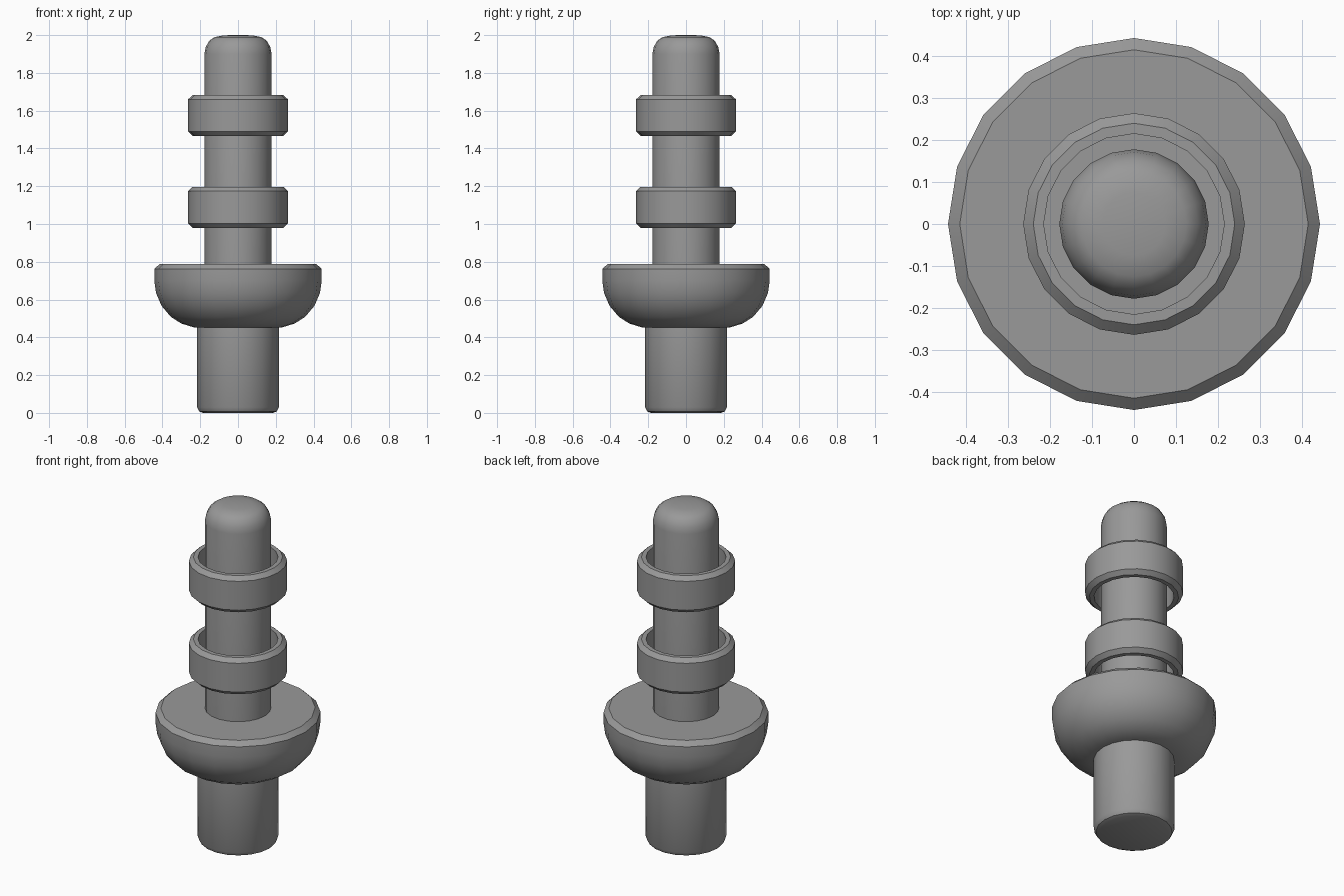
import bpy, bmesh
from math import cos, sin, tau

if "Cube" in bpy.data.objects:
    bpy.data.objects.remove(bpy.data.objects["Cube"])

SIDES = 20


def lathe(name, profile, closed=False):
    """Revolve an (r, z) profile around z; r = 0 points become poles."""
    bm = bmesh.new()
    rings = []
    for r, z in profile:
        if r == 0:
            rings.append([bm.verts.new((0, 0, z))] * SIDES)
        else:
            rings.append([bm.verts.new((r * cos(tau * i / SIDES), r * sin(tau * i / SIDES), z))
                          for i in range(SIDES)])
    pairs = list(zip(rings, rings[1:]))
    if closed:
        pairs.append((rings[-1], rings[0]))
    for a, b in pairs:
        for i in range(SIDES):
            j = (i + 1) % SIDES
            bm.faces.new(list(dict.fromkeys((a[i], a[j], b[j], b[i]))))
    bmesh.ops.recalc_face_normals(bm, faces=bm.faces[:])
    mesh = bpy.data.meshes.new(name)
    bm.to_mesh(mesh)
    bm.free()
    mesh.materials.append(grey)
    obj = bpy.data.objects.new(name, mesh)
    bpy.context.collection.objects.link(obj)
    bpy.ops.object.select_all(action='DESELECT')
    obj.select_set(True)
    bpy.context.view_layer.objects.active = obj
    bpy.ops.object.shade_smooth_by_angle(angle=0.6)
    return obj


# Dark grey shared by all parts
grey = bpy.data.materials.new("dark_grey")
grey.diffuse_color = (0.32, 0.32, 0.32, 1)
grey.use_nodes = True
grey.node_tree.nodes["Principled BSDF"].inputs["Base Color"].default_value = grey.diffuse_color

# Lower peg with a small bevel at the foot
lathe("lower_peg", [(0, 0), (0.185, 0), (0.205, 0.008), (0.217, 0.03), (0.217, 0.46)])

# Bowl-shaped flange with a chamfered flat top
lathe("bowl_flange", [(0, 0.452), (0.235, 0.453), (0.30, 0.473), (0.355, 0.508), (0.405, 0.567),
                      (0.434, 0.635), (0.443, 0.70), (0.443, 0.762), (0.415, 0.788), (0, 0.788)])

# Upper shaft with a rounded tip
lathe("upper_shaft", [(0.178, 0.785), (0.178, 1.90), (0.171, 1.937), (0.152, 1.97),
                      (0.125, 1.989), (0.075, 1.999), (0, 2.0)])

# Two loose collars with chamfered outer edges and flat rims
for name, z0, z1 in (("lower_collar", 0.98, 1.197), ("upper_collar", 1.466, 1.683)):
    c = 0.023
    lathe(name, [(0.24, z0), (0.264, z0 + c), (0.264, z1 - c),
                 (0.24, z1), (0.215, z1), (0.215, z0)], closed=True)
